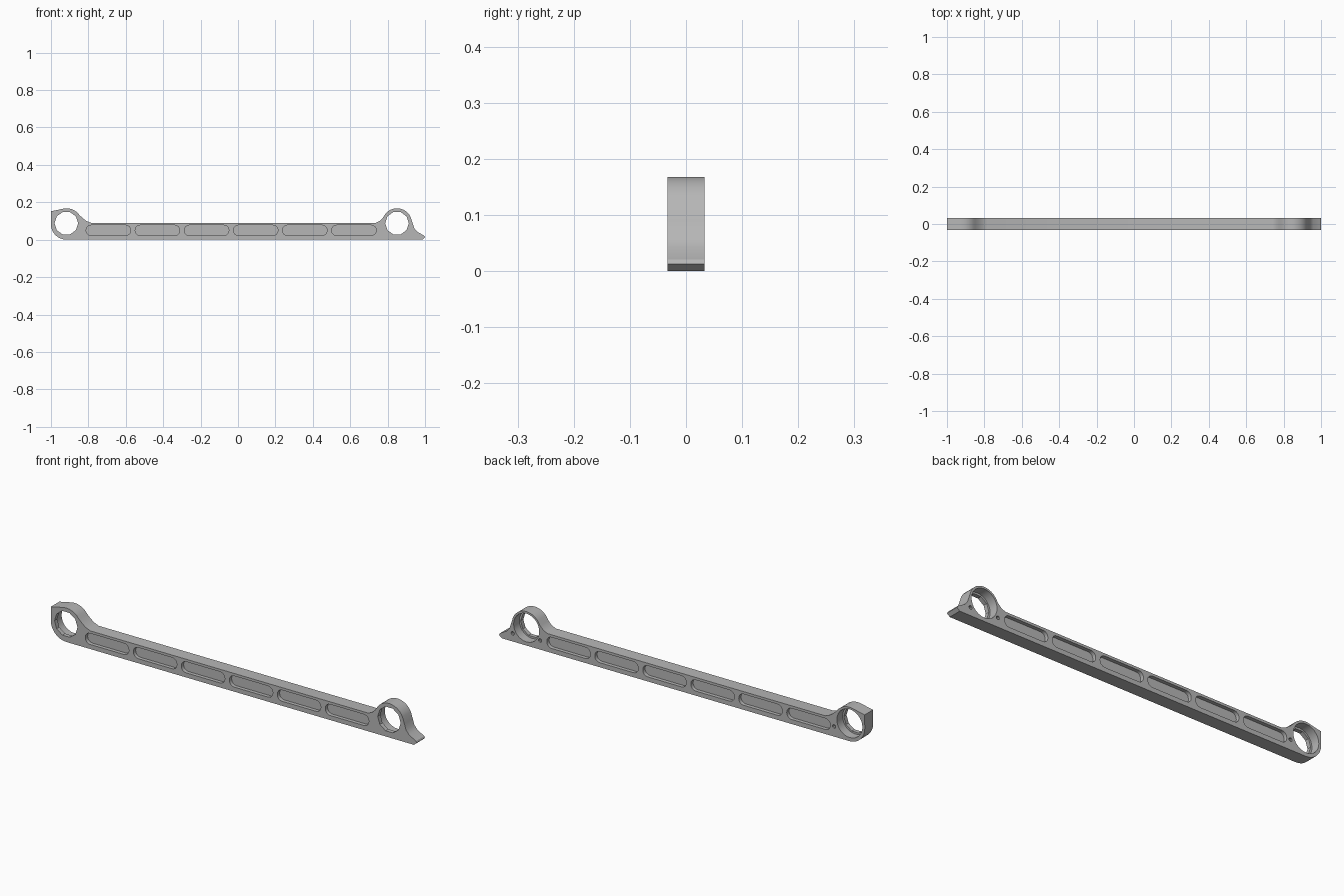
import bpy, bmesh
from math import sin, cos, radians

cube = bpy.data.objects.get("Cube")
if cube:
    bpy.data.objects.remove(cube)

HALF = 0.0328
grey = bpy.data.materials.new("plain grey")
grey.use_nodes = True
grey.diffuse_color = (0.47, 0.47, 0.47, 1)
grey.node_tree.nodes["Principled BSDF"].inputs["Base Color"].default_value = (0.47, 0.47, 0.47, 1)


def arc(cx, cz, r, start, end, steps):
    angles = [radians(start + (end - start) * i / steps) for i in range(steps + 1)]
    return [(cx + r * cos(a), cz + r * sin(a)) for a in angles]


def prisms(name, shapes):
    """One object made of x-z outlines, each extruded from y0 to y1."""
    bm = bmesh.new()
    for outline, y0, y1 in shapes:
        front = [bm.verts.new((x, y0, z)) for x, z in outline]
        back = [bm.verts.new((x, y1, z)) for x, z in outline]
        bm.faces.new(front)
        bm.faces.new(back[::-1])
        for i in range(len(front)):
            j = (i + 1) % len(front)
            bm.faces.new((front[j], front[i], back[i], back[j]))
    bmesh.ops.recalc_face_normals(bm, faces=bm.faces)
    mesh = bpy.data.meshes.new(name)
    bm.to_mesh(mesh)
    bm.free()
    mesh.materials.append(grey)
    obj = bpy.data.objects.new(name, mesh)
    bpy.context.collection.objects.link(obj)
    return obj


def circle(x, z, r, sides):
    return arc(x, z, r, 0, 360, sides)[:-1]


def slot(x, z, length, height, r):
    """Outline with rounded corners."""
    pts = []
    for k, (sx, sz) in enumerate(((1, 1), (-1, 1), (-1, -1), (1, -1))):
        pts += arc(x + sx * (length / 2 - r), z + sz * (height / 2 - r), r, 90 * k, 90 * k + 90, 4)
    return pts


# Bar with a ring lug at each end and a pointed tail on the left
outline = [(0.985, 0), (1, 0.013), (0.996, 0.021), (0.958, 0.043), (0.942, 0.062), (0.933, 0.09)]
outline += arc(0.85, 0.088, 0.08, 25, 140, 11)
outline += [(0.775, 0.118), (0.757, 0.1), (0.735, 0.09), (-0.785, 0.09), (-0.81, 0.1), (-0.832, 0.117)]
outline += arc(-0.9165, 0.0845, 0.0835, 35, 100, 6)
outline += [(-0.97, 0.158), (-1, 0.152)]
outline += arc(-0.9165, 0.0845, 0.0845, 180, 270, 8)
bar = prisms("bar_with_lugs", [(outline, -HALF, HALF)])

rings = [(0.85, 0.088), (-0.918, 0.088)]
screws = [(0.925, 0.04), (0.775, 0.045), (-0.833, 0.05)]
slots = [slot(-0.693 + 0.2625 * i, 0.05, 0.238, 0.055, 0.026) for i in range(6)]

# Cutters: through holes, rear counterbores, lightening pockets, screw holes
cutters = [
    prisms("hole_cutter", [(circle(x, z, 0.063, 10), -0.1, 0.1) for x, z in rings]),
    prisms("bore_cutter", [(circle(x, z, 0.07, 28), -0.012, 0.1) for x, z in rings]),
    prisms("front_pocket_cutter", [(s, -0.1, -HALF + 0.018) for s in slots]),
    prisms("back_pocket_cutter", [(s, HALF - 0.018, 0.1) for s in slots]),
    prisms("screw_cutter", [(circle(x, z, 0.009, 10), HALF - 0.03, 0.1) for x, z in screws]),
]
bpy.ops.object.select_all(action="DESELECT")
bpy.context.view_layer.objects.active = bar
bar.select_set(True)
for cutter in cutters:
    cutter.hide_render = True
    mod = bar.modifiers.new(cutter.name, "BOOLEAN")
    mod.operation = "DIFFERENCE"
    mod.solver = "EXACT"
    mod.object = cutter
    bpy.ops.object.modifier_apply(modifier=mod.name)
for cutter in cutters:
    bpy.data.objects.remove(cutter)
bpy.ops.object.shade_smooth_by_angle(angle=radians(30))
